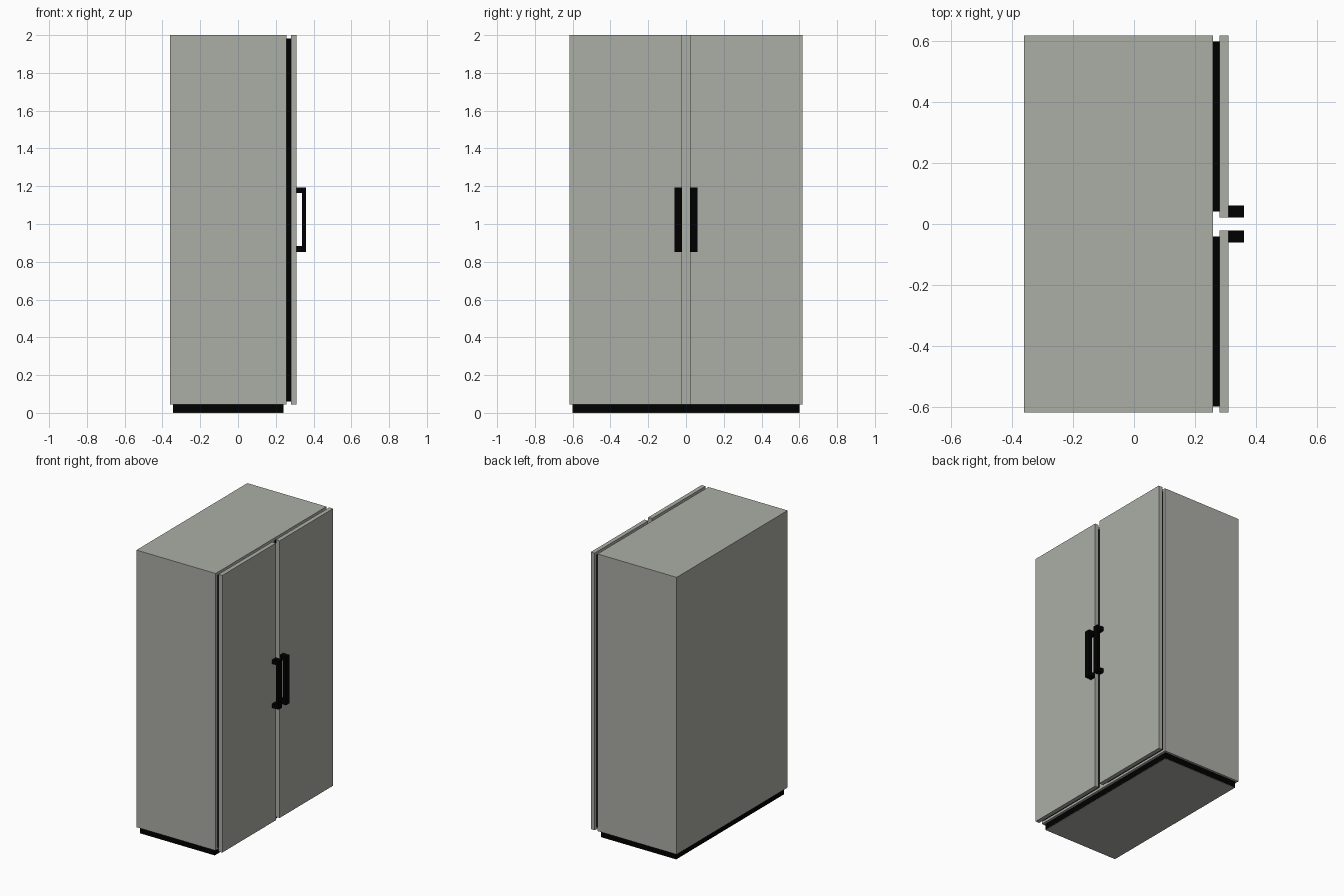
import bpy
import bmesh

if "Cube" in bpy.data.objects:
    bpy.data.objects.remove(bpy.data.objects["Cube"])


def material(name, color):
    mat = bpy.data.materials.new(name)
    mat.diffuse_color = (*color, 1)
    mat.use_nodes = True
    mat.node_tree.nodes["Principled BSDF"].inputs["Base Color"].default_value = mat.diffuse_color
    return mat


black = material("black", (0, 0, 0))
steel = material("steel", (0.41, 0.42, 0.38))


def prism(name, profile, y0, y1, mat):
    """Extrude an x-z outline from y0 to y1."""
    bm = bmesh.new()
    face = bm.faces.new([bm.verts.new((x, y0, z)) for x, z in profile])
    out = bmesh.ops.extrude_face_region(bm, geom=[face])
    moved = [v for v in out["geom"] if isinstance(v, bmesh.types.BMVert)]
    bmesh.ops.translate(bm, verts=moved, vec=(0, y1 - y0, 0))
    bmesh.ops.recalc_face_normals(bm, faces=bm.faces)
    mesh = bpy.data.meshes.new(name)
    bm.to_mesh(mesh)
    bm.free()
    mesh.materials.append(mat)
    obj = bpy.data.objects.new(name, mesh)
    bpy.context.collection.objects.link(obj)
    return obj


def box(name, x0, x1, y0, y1, z0, z1, mat):
    return prism(name, [(x0, z0), (x1, z0), (x1, z1), (x0, z1)], y0, y1, mat)


# Cabinet on a recessed black plinth with a grey underside
box("cabinet", -0.36, 0.258, -0.618, 0.618, 0.045, 2.0, steel)
box("plinth", -0.345, 0.24, -0.602, 0.602, 0.002, 0.045, black)
box("underside_panel", -0.345, 0.24, -0.602, 0.602, 0.0, 0.002, steel)

# Bracket outline of a handle: two posts joined by a vertical bar
bracket = [(0.31, 0.853), (0.36, 0.853), (0.36, 1.194), (0.31, 1.194),
           (0.31, 1.163), (0.338, 1.163), (0.338, 0.883), (0.31, 0.883)]

# Pair of doors, each with a black seal behind and a handle in front
for side, s in (("left", -1), ("right", 1)):
    def span(a, b):
        return sorted((s * a, s * b))
    box(f"{side}_door", 0.28, 0.31, *span(0.021, 0.618), 0.045, 2.0, steel)
    box(f"{side}_seal", 0.258, 0.28, *span(0.041, 0.598), 0.061, 1.982, black)
    prism(f"{side}_handle", bracket, *span(0.021, 0.061), black)
